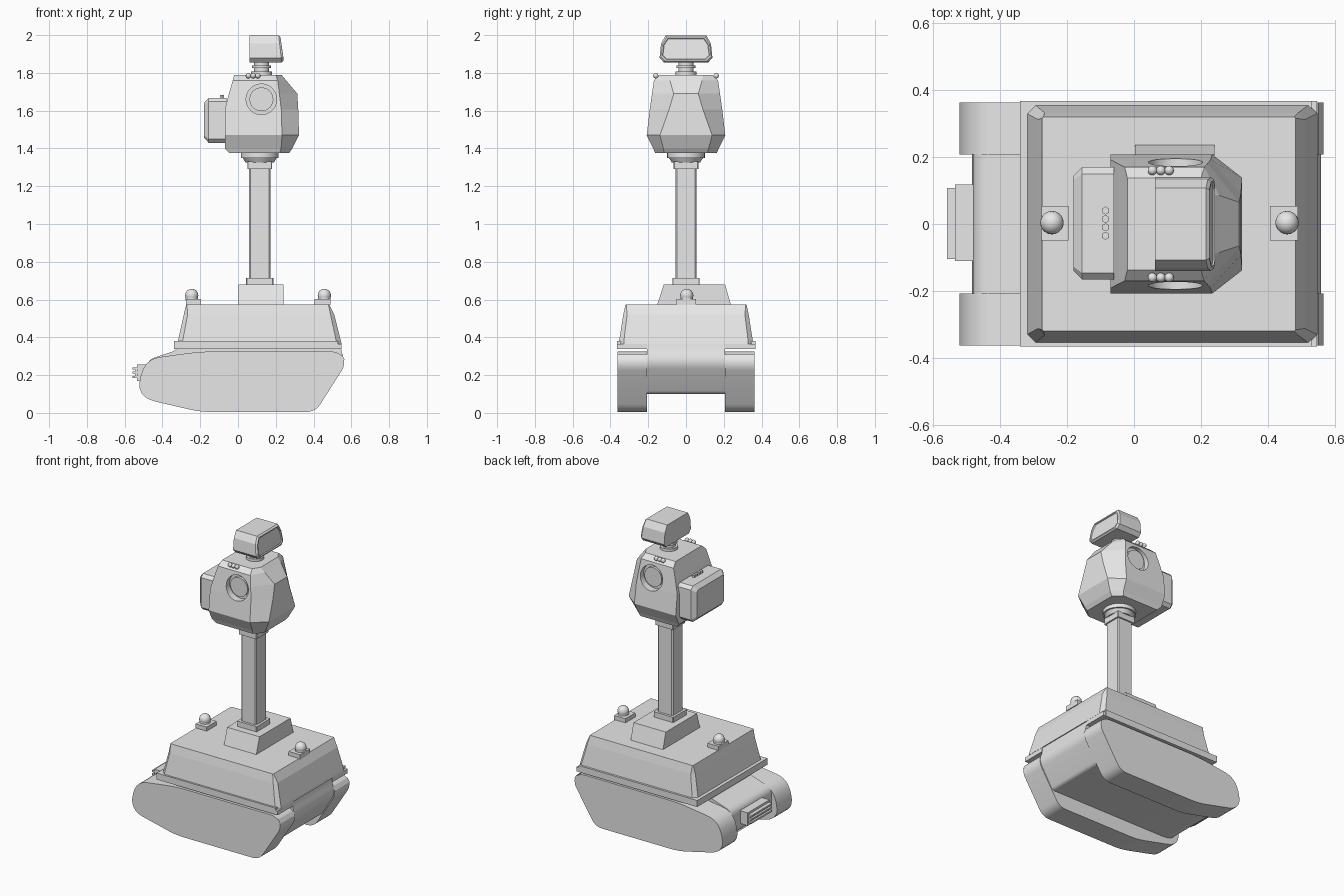
import bpy, bmesh, math
from mathutils import Vector, Matrix

cube = bpy.data.objects.get("Cube")
if cube:
    bpy.data.objects.remove(cube, do_unlink=True)

grey = bpy.data.materials.new("plain_grey")
grey.use_nodes = True
grey.diffuse_color = (0.8, 0.8, 0.8, 1)
grey.node_tree.nodes["Principled BSDF"].inputs["Base Color"].default_value = (0.8, 0.8, 0.8, 1)


def finish(name, bm, smooth=False):
    bmesh.ops.recalc_face_normals(bm, faces=bm.faces)
    mesh = bpy.data.meshes.new(name)
    bm.to_mesh(mesh)
    bm.free()
    mesh.materials.append(grey)
    obj = bpy.data.objects.new(name, mesh)
    bpy.context.collection.objects.link(obj)
    if smooth:
        bpy.ops.object.select_all(action='DESELECT')
        obj.select_set(True)
        bpy.context.view_layer.objects.active = obj
        bpy.ops.object.shade_smooth_by_angle(angle=math.radians(32))
    return obj


def loft(name, rings, smooth=False):
    """Skin a stack of equal-length rings and cap both ends."""
    bm = bmesh.new()
    loops = [[bm.verts.new(p) for p in ring] for ring in rings]
    n = len(loops[0])
    for a, b in zip(loops, loops[1:]):
        for i in range(n):
            j = (i + 1) % n
            bm.faces.new((a[i], a[j], b[j], b[i]))
    bm.faces.new(loops[0])
    bm.faces.new(loops[-1])
    return finish(name, bm, smooth)


def box(name, x0, x1, y0, y1, z0, z1):
    return loft(name, [[(x0, y0, z), (x1, y0, z), (x1, y1, z), (x0, y1, z)] for z in (z0, z1)])


def cylinder(name, centre, r1, r2, depth, axis='Z', sides=32):
    bm = bmesh.new()
    bmesh.ops.create_cone(bm, cap_ends=True, segments=sides, radius1=r1, radius2=r2, depth=depth)
    turn = Matrix.Rotation(math.pi / 2, 4, 'X') if axis == 'Y' else Matrix()
    bm.transform(Matrix.Translation(centre) @ turn)
    return finish(name, bm, True)


def ball(name, centre, r):
    bm = bmesh.new()
    bmesh.ops.create_uvsphere(bm, u_segments=20, v_segments=12, radius=r)
    bm.transform(Matrix.Translation(centre))
    return finish(name, bm, True)


def cut_rect(a0, a1, b0, b1, c):
    """Rectangle with its four corners cut off."""
    return [(a0 + c, b0), (a1 - c, b0), (a1, b0 + c), (a1, b1 - c),
            (a1 - c, b1), (a0 + c, b1), (a0, b1 - c), (a0, b0 + c)]


def rounded(points, radii, steps=6):
    """Polygon with each corner replaced by a quadratic arc."""
    out = []
    for i, (p, r) in enumerate(zip(points, radii)):
        p = Vector(p)
        a = p + (Vector(points[i - 1]) - p).normalized() * r
        b = p + (Vector(points[(i + 1) % len(points)]) - p).normalized() * r
        for k in range(steps + 1):
            t = k / steps
            out.append(a * (1 - t) ** 2 + p * 2 * t * (1 - t) + b * t * t)
    return out


def extrude_y(name, profile, y0, y1):
    return loft(name, [[(p[0], y, p[1]) for p in profile] for y in (y0, y1)], True)


# Tracks and the belly between them
track = rounded([(-0.20, 0.005), (0.41, 0.005), (0.575, 0.265), (0.54, 0.325),
                 (-0.20, 0.325), (-0.49, 0.285), (-0.545, 0.085)],
                [0.06, 0.05, 0.05, 0.05, 0.08, 0.08, 0.11])
for side, name in ((-1, "front_track"), (1, "back_track")):
    extrude_y(name, track, side * 0.207, side * 0.363)
belly = rounded([(-0.43, 0.10), (0.465, 0.10), (0.565, 0.265), (0.545, 0.34), (0.54, 0.38),
                 (-0.30, 0.38), (-0.33, 0.33), (-0.48, 0.28), (-0.485, 0.12)],
                [0.04, 0.02, 0.04, 0.02, 0.01, 0.01, 0.02, 0.04, 0.06])
extrude_y("belly", belly, -0.207, 0.207)

# Rear grille
box("grille_base", -0.535, -0.46, -0.11, 0.118, 0.17, 0.255)
box("grille_core", -0.545, -0.53, -0.10, 0.105, 0.19, 0.235)
for i in range(3):
    z = 0.185 + i * 0.0225
    box("grille_bar", -0.558, -0.53, -0.105, 0.108, z, z + 0.011)

# Skirt and sloped upper hull
box("skirt", -0.34, 0.53, -0.366, 0.368, 0.337, 0.38)
for y in (-0.366, 0.207):
    box("skirt_end", 0.52, 0.547, y, y + 0.16, 0.337, 0.365)
hull_rings = [(-0.32, 0.548, 0.354, 0.025, 0.365), (-0.318, 0.545, 0.354, 0.025, 0.38),
              (-0.287, 0.51, 0.332, 0.02, 0.52), (-0.274, 0.482, 0.32, 0.004, 0.575)]
loft("upper_hull", [[(x, y, z) for x, y in cut_rect(x0, x1, -h, h, c)]
                    for x0, x1, h, c, z in hull_rings])

# Deck beacons
for x0, x1, xc in ((-0.276, -0.195, -0.245), (0.406, 0.49, 0.457)):
    box("beacon_pad", x0, x1, -0.05, 0.054, 0.57, 0.602)
    cylinder("beacon_stem", (xc, 0.004, 0.61), 0.033, 0.033, 0.03)
    ball("beacon_dome", (xc, 0.004, 0.622), 0.035)

# Pedestal and mast
loft("pedestal", [[(0.003, a, z), (0.24, a, z), (0.24, b, z), (0.003, b, z)]
                  for a, b, z in ((-0.153, 0.238, 0.57), (-0.118, 0.207, 0.68))])
mast_x = 0.115
for name, h, z0, z1, c in (("mast_foot", 0.072, 0.68, 0.715, 0.004),
                           ("mast", 0.056, 0.70, 1.30, 0.008),
                           ("mast_collar", 0.066, 1.29, 1.33, 0.004)):
    loft(name, [[(x, y, z) for x, y in cut_rect(mast_x - h, mast_x + h, -h, h, c)] for z in (z0, z1)])
cylinder("turntable_lower", (mast_x, 0, 1.338), 0.075, 0.09, 0.024)
cylinder("turntable_upper", (mast_x, 0, 1.363), 0.10, 0.10, 0.026)

# Faceted sensor head: z, back x, front x, half width, corner x, half width of the +x face
head_rings = [(1.375, -0.045, 0.27, 0.163, 0.05, 0.115),
              (1.40, -0.07, 0.288, 0.173, 0.06, 0.12),
              (1.47, -0.07, 0.323, 0.208, 0.09, 0.138),
              (1.605, -0.07, 0.319, 0.192, 0.09, 0.09),
              (1.69, -0.048, 0.314, 0.18, 0.095, 0.065),
              (1.76, -0.028, 0.255, 0.17, 0.045, 0.085),
              (1.79, -0.02, 0.23, 0.138, 0.03, 0.09)]
head = loft("sensor_head", [[(x0, -h, z), (x1 - c, -h, z), (x1, -w, z),
                             (x1, w, z), (x1 - c, h, z), (x0, h, z)]
                            for z, x0, x1, h, c, w in head_rings])

# Round recesses on both faces, with a lens in each
for side in (-1, 1):
    cutter = cylinder("recess_cutter", (0.124, side * 0.245, 1.66), 0.081, 0.081, 0.19, 'Y', 40)
    cutter.hide_render = True
    cutter.hide_viewport = True
    mod = head.modifiers.new("recess", 'BOOLEAN')
    mod.operation = 'DIFFERENCE'
    mod.solver = 'EXACT'
    mod.object = cutter
    cylinder("lens", (0.124, side * 0.15, 1.66), 0.063, 0.063, 0.035, 'Y', 40)
    for i in range(3):
        ball("indicator", (0.055 + 0.025 * i, side * 0.16, 1.785), 0.014)

# Side pack with chamfered outer face
pack = [(-0.06, 0, 0.02), (-0.155, 0, 0.02), (-0.18, 0.026, 0.012)]
loft("side_pack", [[(x, y, z) for y, z in cut_rect(-0.166 + i, 0.17 - i, 1.43 + i, 1.668 - i, c)]
                   for x, i, c in pack])
for i in range(4):
    cylinder("pack_stud", (-0.085, -0.035 + 0.025 * i, 1.672), 0.012, 0.012, 0.022, sides=6)

# Neck and top scanner
for r, z, d in ((0.055, 1.797, 0.02), (0.04, 1.825, 0.08), (0.05, 1.833, 0.014)):
    cylinder("neck_disc", (0.125, 0, z), r, r, d)


def scanner_ring(x, lean, inset):
    half = [(0.118, 1.856), (0.14, 1.88), (0.132, 1.955), (0.108, 1.998)]
    pts = half + [(-y, z) for y, z in reversed(half)]
    k = 1 - inset / 0.14
    m = 1 - inset / 0.07
    return [(x - lean * (z - 1.856), y * k, 1.927 + (z - 1.927) * m) for y, z in pts]


loft("scanner", [scanner_ring(0.062, 0, 0), scanner_ring(0.232, 0.12, 0),
                 scanner_ring(0.242, 0.12, 0.008), scanner_ring(0.242, 0.12, 0.015),
                 scanner_ring(0.236, 0.12, 0.018)])
